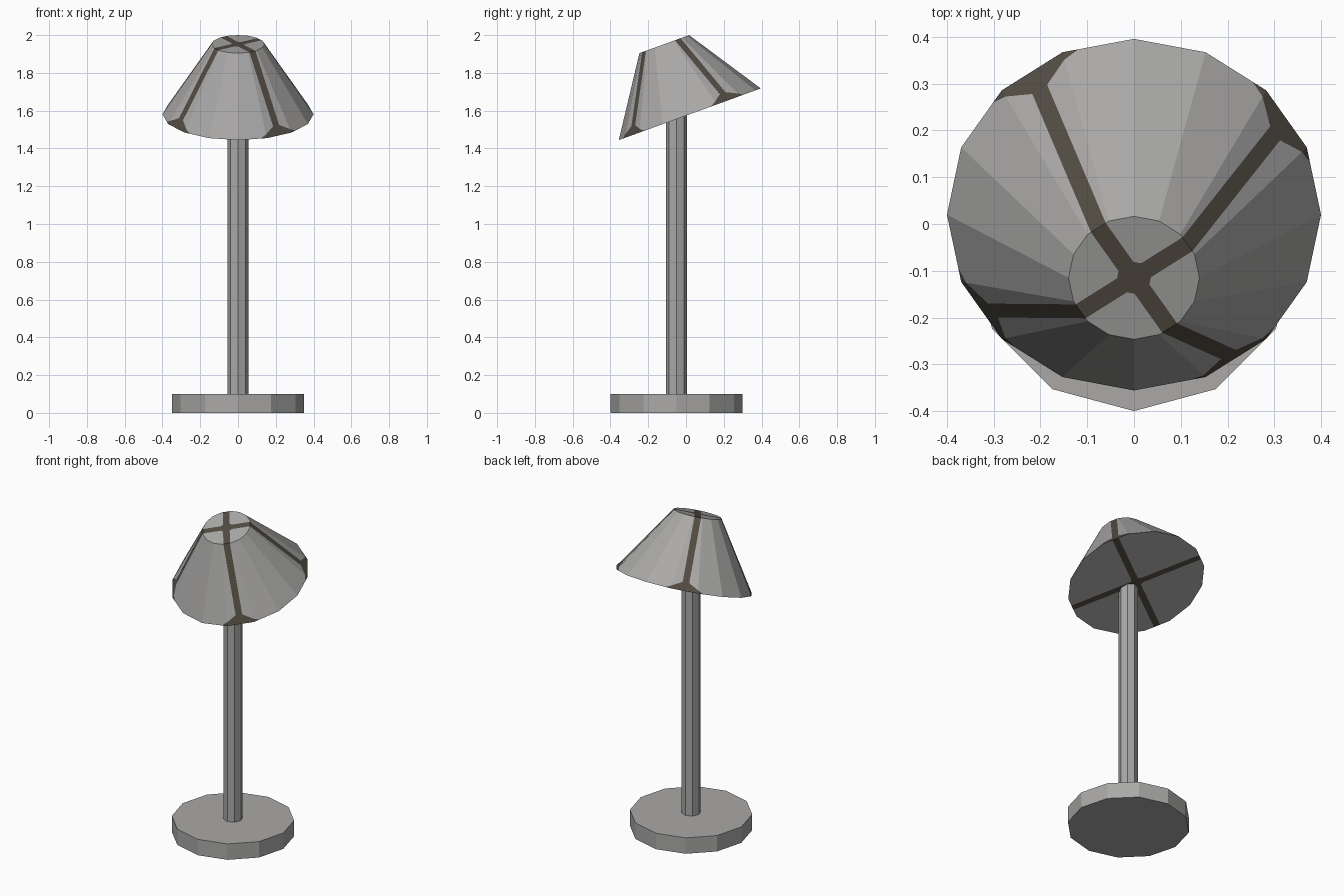
import bpy, bmesh, math
from mathutils import Matrix, Vector

cube = bpy.data.objects.get("Cube")
if cube:
    bpy.data.objects.remove(cube, do_unlink=True)


def material(name, rgb):
    m = bpy.data.materials.new(name)
    m.use_nodes = True
    m.diffuse_color = (*rgb, 1)
    m.node_tree.nodes["Principled BSDF"].inputs["Base Color"].default_value = (*rgb, 1)
    return m


grey = material("grey metal", (0.4, 0.395, 0.39))
dark = material("dark brown trim", (0.085, 0.072, 0.055))


def frustum(sides, r_bottom, r_top, height):
    """Capped cone standing on local z = 0."""
    bm = bmesh.new()
    bmesh.ops.create_cone(bm, cap_ends=True, segments=sides, radius1=r_bottom,
                          radius2=r_top, depth=height,
                          matrix=Matrix.Translation((0, 0, height / 2)))
    return bm


def finish(bm, name, materials, location, tilt=0):
    mesh = bpy.data.meshes.new(name)
    bm.to_mesh(mesh)
    bm.free()
    for m in materials:
        mesh.materials.append(m)
    ob = bpy.data.objects.new(name, mesh)
    ob.location = location
    ob.rotation_euler.x = tilt
    bpy.context.collection.objects.link(ob)
    return ob


def is_cap(face):
    return abs(face.normal.z) > 0.95


def cut(bm, point, normal, rule):
    """Split only the faces that satisfy the rule."""
    bm.normal_update()
    faces = [f for f in bm.faces if rule(f)]
    edges = {e for f in faces for e in f.edges}
    verts = {v for f in faces for v in f.verts}
    bmesh.ops.bisect_plane(bm, geom=faces + list(edges) + list(verts), dist=1e-6,
                           plane_co=point, plane_no=normal)


# Base and pole
finish(frustum(12, 0.35, 0.35, 0.1), "base", [grey], (0, -0.05, 0))
finish(frustum(8, 0.056, 0.056, 1.52), "pole", [grey], (0, -0.05, 0.09))

# Tilted shade with four trim bands, each running down the middle of a side
BAND, HUB, FOOT_HEIGHT, FOOT_REACH = 0.019, 0.05, 0.055, 0.11
shade = frustum(16, 0.4, 0.14, 0.395)
up = Vector((0, 0, 1))
arms = []
for k in range(4):
    a = math.radians(33.75 + 90 * k)
    out = Vector((math.cos(a), math.sin(a), 0))
    arms.append((out, up.cross(out)))

for out, across in arms:
    # Band edge, crossing the caps as well
    cut(shade, across * BAND, across, lambda f: True)
    # Widened hub of the cross on both caps
    cut(shade, out * HUB, out + across, is_cap)
    # Flared foot of the band at the rim
    for s in (1, -1):
        cut(shade, up * FOOT_HEIGHT, up + across * s * FOOT_HEIGHT / FOOT_REACH,
            lambda f: not is_cap(f) and f.calc_center_median().dot(out) > 0
            and -0.01 < s * f.calc_center_median().dot(across) < 0.2)


def is_trim(face):
    c = face.calc_center_median()
    for out, across in arms:
        u, v = c.dot(out), abs(c.dot(across))
        if v < BAND:
            return True
        if is_cap(face):
            if abs(u) + v < HUB:
                return True
        elif u > 0 and c.z < FOOT_HEIGHT * (1 - v / FOOT_REACH):
            return True
    return False


shade.normal_update()
for f in shade.faces:
    f.material_index = int(is_trim(f))
finish(shade, "shade", [grey, dark], (0, 0.02, 1.581), math.radians(20))
